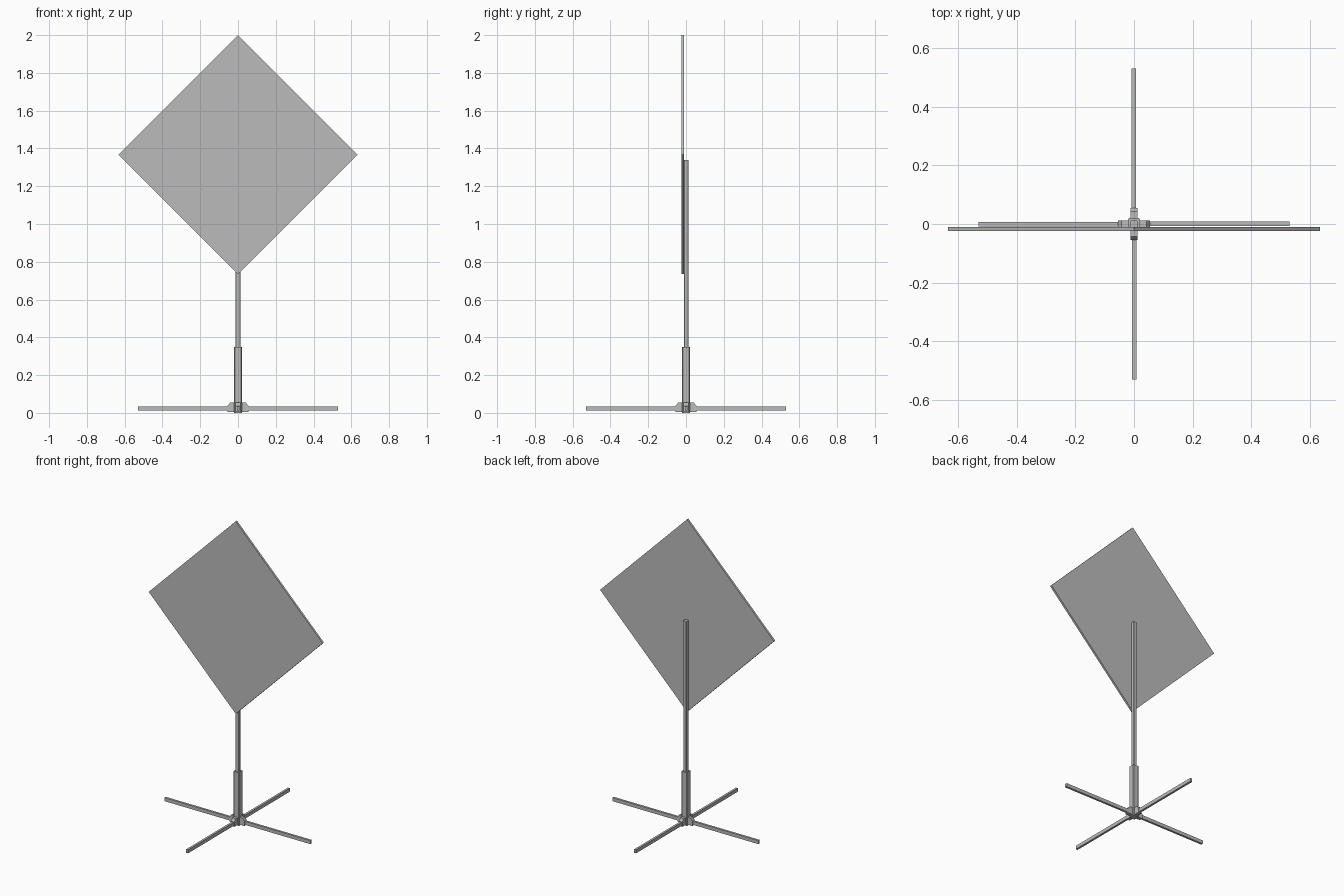
import bpy, bmesh
from math import radians
from mathutils import Matrix, Vector

cube = bpy.data.objects.get("Cube")
if cube:
    bpy.data.objects.remove(cube, do_unlink=True)

grey = bpy.data.materials.new("grey metal")
grey.use_nodes = True
colour = (0.5, 0.5, 0.5, 1)
grey.diffuse_color = colour
grey.node_tree.nodes["Principled BSDF"].inputs["Base Color"].default_value = colour


def finish(name, bm, matrix=Matrix()):
    bmesh.ops.recalc_face_normals(bm, faces=bm.faces)
    mesh = bpy.data.meshes.new(name)
    bm.to_mesh(mesh)
    bm.free()
    mesh.transform(matrix)
    mesh.materials.append(grey)
    obj = bpy.data.objects.new(name, mesh)
    bpy.context.collection.objects.link(obj)
    return obj


def box(name, low, high, matrix=Matrix(), bevel=0):
    low, high = Vector(low), Vector(high)
    bm = bmesh.new()
    bmesh.ops.create_cube(bm, size=1)
    bmesh.ops.scale(bm, vec=high - low, verts=bm.verts)
    bmesh.ops.translate(bm, vec=(low + high) / 2, verts=bm.verts)
    if bevel:
        upright = [e for e in bm.edges
                   if abs(e.verts[0].co.z - e.verts[1].co.z) > 1e-4]
        bmesh.ops.bevel(bm, geom=upright, offset=bevel, segments=1, affect='EDGES')
    return finish(name, bm, matrix)


def bracket(name, matrix):
    # Side profile with a sloping outer shoulder, extruded across the leg
    profile = [(0.015, 0.006), (0.055, 0.006), (0.055, 0.037),
               (0.042, 0.054), (0.015, 0.054)]
    bm = bmesh.new()
    face = bm.faces.new([bm.verts.new((x, -0.012, z)) for x, z in profile])
    side = bmesh.ops.extrude_face_region(bm, geom=[face])
    verts = [v for v in side["geom"] if isinstance(v, bmesh.types.BMVert)]
    bmesh.ops.translate(bm, vec=(0, 0.024, 0), verts=verts)
    return finish(name, bm, matrix)


# Square sign plate standing on its corner, in front of the post
turn = Matrix.Translation((0, 0, 1.367)) @ Matrix.Rotation(radians(45), 4, 'Y')
half = 0.633 / 2 ** 0.5
box("sign_panel", (-half, -0.024, -half), (half, -0.011, half), turn)

# Post, its sleeve and the hub
box("post", (-0.012, -0.011, 0.05), (0.012, 0.012, 1.34), bevel=0.002)
box("post_sleeve", (-0.02, -0.02, 0.04), (0.02, 0.02, 0.35), bevel=0.004)
box("hub", (-0.02, -0.02, 0), (0.02, 0.02, 0.05), bevel=0.004)

# Four folding legs with their hinge brackets
for i, side in enumerate(("left", "back", "right", "front")):
    spin = Matrix.Rotation(radians(90 * i), 4, 'Z')
    box(side + "_leg", (0.015, -0.006, 0.012), (0.53, 0.008, 0.035), spin)
    bracket(side + "_leg_bracket", spin)
